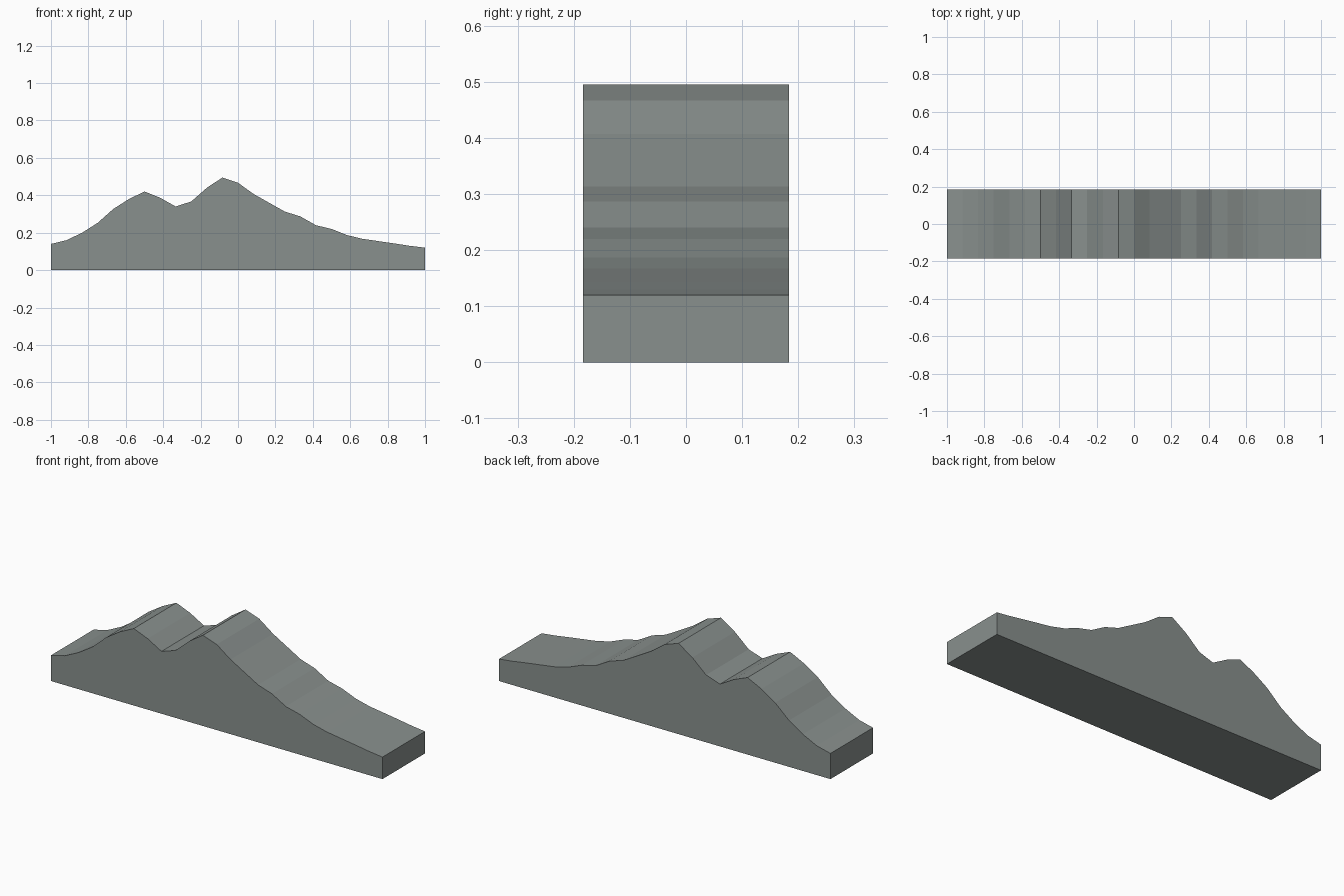
import bpy, bmesh

if "Cube" in bpy.data.objects:
    bpy.data.objects.remove(bpy.data.objects["Cube"])

# Ridge heights at 24 equal steps from left to right
HEIGHTS = [0.14, 0.16, 0.20, 0.253, 0.327, 0.38, 0.42, 0.387, 0.34, 0.367,
           0.44, 0.495, 0.467, 0.407, 0.36, 0.313, 0.287, 0.24, 0.22,
           0.187, 0.167, 0.155, 0.143, 0.13, 0.12]
LENGTH, DEPTH = 2.0, 0.367

# Closed front outline: flat base plus ridge line
step = LENGTH / (len(HEIGHTS) - 1)
ridge = [(-LENGTH / 2 + i * step, h) for i, h in enumerate(HEIGHTS)]
outline = [(-LENGTH / 2, 0), (LENGTH / 2, 0)] + ridge[::-1]

# Extrude the outline from front to back
bm = bmesh.new()
front = bm.faces.new([bm.verts.new((x, -DEPTH / 2, z)) for x, z in outline])
result = bmesh.ops.extrude_face_region(bm, geom=[front], use_keep_orig=True)
back_verts = [g for g in result["geom"] if isinstance(g, bmesh.types.BMVert)]
bmesh.ops.translate(bm, verts=back_verts, vec=(0, DEPTH, 0))
bmesh.ops.recalc_face_normals(bm, faces=bm.faces[:])

mesh = bpy.data.meshes.new("mountain_ridge")
bm.to_mesh(mesh)
bm.free()
bpy.context.collection.objects.link(bpy.data.objects.new("mountain_ridge", mesh))

# Dull green-grey stone colour
stone = bpy.data.materials.new("stone")
stone.diffuse_color = (0.25, 0.28, 0.27, 1)
stone.use_nodes = True
stone.node_tree.nodes["Principled BSDF"].inputs["Base Color"].default_value = stone.diffuse_color
mesh.materials.append(stone)
